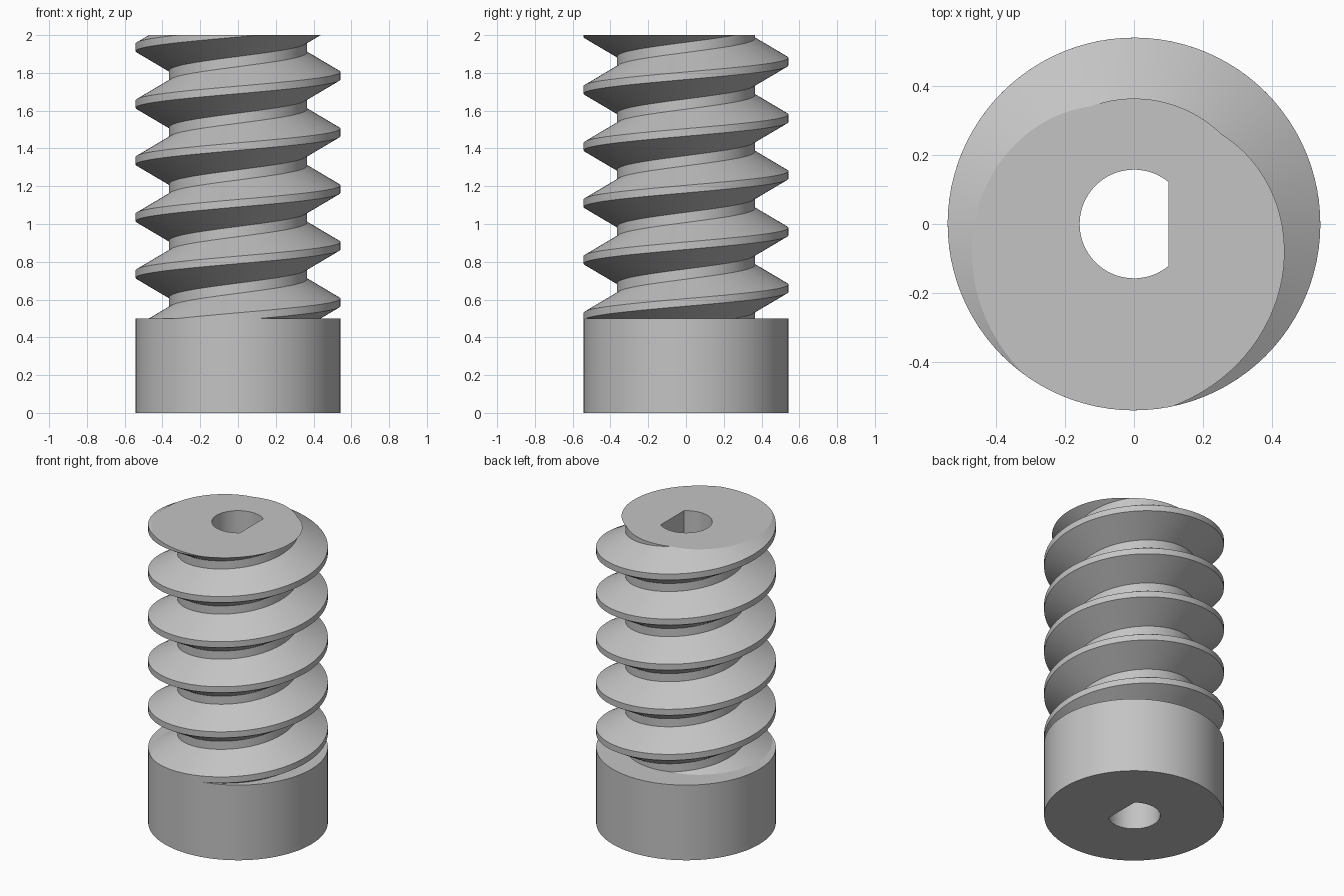
import bpy
import bmesh
from math import pi, cos, sin, acos, radians

cube = bpy.data.objects.get("Cube")
if cube:
    bpy.data.objects.remove(cube, do_unlink=True)

HEIGHT, COLLAR_TOP = 2.0, 0.5
OUTER, ROOT = 0.542, 0.365          # thread crest and root radius
PITCH, CREST, ROOT_FLAT = 0.3, 0.04, 0.054
CREST_Z = 1.785                     # height of one crest on the +x side
BORE, BORE_FLAT = 0.158, 0.1        # D-shaped bore
SEG = 96

grey = bpy.data.materials.new("plain grey")
grey.use_nodes = True
colour = (0.55, 0.55, 0.55, 1)
grey.diffuse_color = colour
grey.node_tree.nodes["Principled BSDF"].inputs["Base Color"].default_value = colour


def add_object(name, bm):
    bmesh.ops.recalc_face_normals(bm, faces=bm.faces[:])
    mesh = bpy.data.meshes.new(name)
    bm.to_mesh(mesh)
    bm.free()
    mesh.materials.append(grey)
    obj = bpy.data.objects.new(name, mesh)
    bpy.context.collection.objects.link(obj)
    return obj


def prism(name, outline, z0, z1):
    bm = bmesh.new()
    face = bm.faces.new([bm.verts.new((x, y, z0)) for x, y in outline])
    top = bmesh.ops.extrude_face_region(bm, geom=[face], use_keep_orig=True)["geom"]
    for v in top:
        if isinstance(v, bmesh.types.BMVert):
            v.co.z = z1
    return add_object(name, bm)


def arc(radius, start, end, count):
    angles = [start + (end - start) * i / count for i in range(count + 1)]
    return [(radius * cos(a), radius * sin(a)) for a in angles]


# Collar at the foot
collar = prism("collar", arc(OUTER, 0, 2 * pi, SEG)[:-1], 0, COLLAR_TOP)

# Threaded shaft: a trapezoid profile wound up a right-handed helix
profile = [(OUTER, -CREST / 2), (OUTER, CREST / 2),
           (ROOT, (PITCH - ROOT_FLAT) / 2), (ROOT, (PITCH + ROOT_FLAT) / 2)]
steps = int((HEIGHT + 2 * PITCH) / PITCH * SEG)
bm = bmesh.new()
rows = []
for i in range(steps):
    z = PITCH * i / SEG
    a = 2 * pi * (z - CREST_Z) / PITCH
    rows.append([bm.verts.new((r * cos(a), r * sin(a), z + dz)) for r, dz in profile])
for i in range(steps - 1):
    low, high = rows[i], rows[i + 1]
    for k in range(3):
        bm.faces.new((low[k], high[k], high[k + 1], low[k + 1]))
    if i + SEG + 1 < steps:         # root flat meets the next turn
        bm.faces.new((low[3], high[3], rows[i + SEG + 1][0], rows[i + SEG][0]))

# Trim the shaft level at both ends and cap it
for z, direction in ((COLLAR_TOP, -1), (HEIGHT, 1)):
    geom = bm.verts[:] + bm.edges[:] + bm.faces[:]
    cut = bmesh.ops.bisect_plane(bm, geom=geom, dist=1e-6, plane_co=(0, 0, z),
                                 plane_no=(0, 0, direction), clear_outer=True)
    rim = [e for e in cut["geom_cut"] if isinstance(e, bmesh.types.BMEdge)]
    bmesh.ops.holes_fill(bm, edges=rim, sides=0)
shaft = add_object("threaded_shaft", bm)

# D-shaped bore through both parts
half = acos(BORE_FLAT / BORE)
cutter = prism("bore_cutter", arc(BORE, half, 2 * pi - half, 64), -0.1, HEIGHT + 0.1)
cutter.hide_render = True
for obj in (collar, shaft):
    mod = obj.modifiers.new("bore", 'BOOLEAN')
    mod.operation = 'DIFFERENCE'
    mod.solver = 'EXACT'
    mod.object = cutter
    bpy.ops.object.select_all(action='DESELECT')
    obj.select_set(True)
    bpy.context.view_layer.objects.active = obj
    bpy.ops.object.modifier_apply(modifier=mod.name)
    bpy.ops.object.shade_smooth_by_angle(angle=radians(25))
bpy.data.objects.remove(cutter, do_unlink=True)
